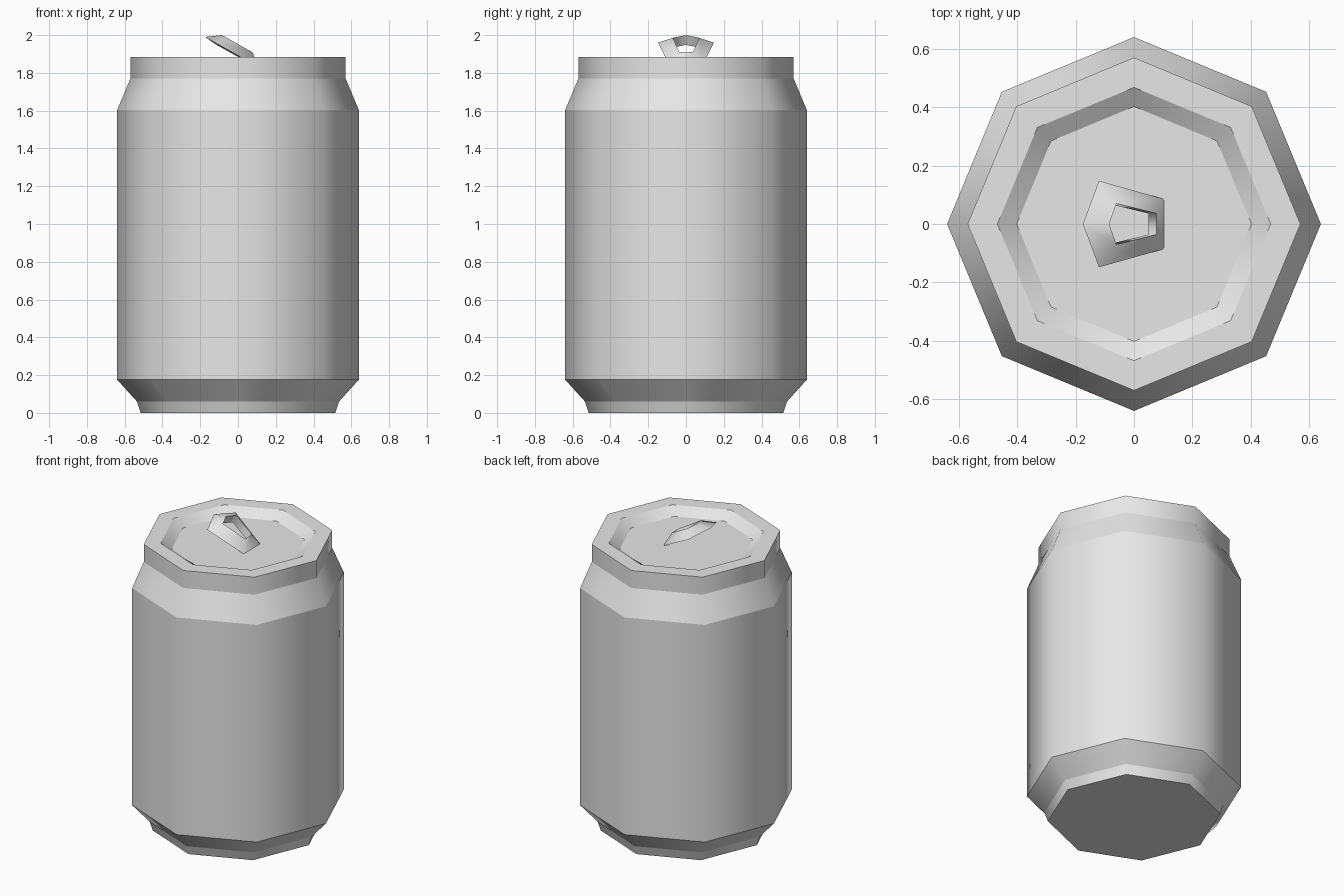
import bpy
import bmesh
from math import cos, sin, pi

cube = bpy.data.objects.get("Cube")
if cube:
    bpy.data.objects.remove(cube, do_unlink=True)

# One bare metal colour
metal = bpy.data.materials.new("light grey metal")
metal.use_nodes = True
grey = (0.8, 0.8, 0.8, 1.0)
metal.diffuse_color = grey
metal.node_tree.nodes["Principled BSDF"].inputs["Base Color"].default_value = grey


def skin_rings(name, rings, closed=False):
    """Bridge rings of points: smooth around each band, sharp between bands."""
    bm = bmesh.new()
    loops = [[bm.verts.new(p) for p in ring] for ring in rings]
    count = len(loops[0])
    pairs = list(zip(loops, loops[1:]))
    if closed:
        pairs.append((loops[-1], loops[0]))
    for a, b in pairs:
        for i in range(count):
            j = (i + 1) % count
            bm.faces.new((a[i], a[j], b[j], b[i]))
    if not closed:
        bm.faces.new(loops[0])
        bm.faces.new(loops[-1])
    bmesh.ops.recalc_face_normals(bm, faces=bm.faces)
    for face in bm.faces:
        face.smooth = True
    for loop in loops:
        for i in range(count):
            bm.edges.get((loop[i], loop[(i + 1) % count])).smooth = False
    mesh = bpy.data.meshes.new(name)
    bm.to_mesh(mesh)
    bm.free()
    mesh.materials.append(metal)
    obj = bpy.data.objects.new(name, mesh)
    bpy.context.collection.objects.link(obj)
    return obj


def octagon(radius, z):
    return [(radius * cos(i * pi / 4), radius * sin(i * pi / 4), z) for i in range(8)]


# Can: base, lower taper, wall, shoulder, rim and recessed lid
profile = [(0.515, 0), (0.535, 0.06), (0.64, 0.176), (0.64, 1.603),
           (0.57, 1.77), (0.57, 1.885), (0.468, 1.885), (0.402, 1.838)]
skin_rings("can", [octagon(r, z) for r, z in profile])


def pentagon(tip, wide, narrow, height, dx=0, dz=0):
    """Symmetric tilted loop; each corner is (x, y), sloping down towards +x."""
    (wx, wy), (nx, ny) = wide, narrow
    flat = [(tip, 0), (wx, -wy), (nx, -ny), (nx, ny), (wx, wy)]
    return [(x + dx, y, height - 0.56 * (x - tip) + dz) for x, y in flat]


# Pull tab: tilted five-sided ring with a triangular section
hole = ((-0.06, 0.07), (0.077, 0.036))
skin_rings("pull_tab", [
    pentagon(-0.175, (-0.12, 0.148), (0.105, 0.085), 1.99),
    pentagon(-0.085, *hole, 2.0),
    pentagon(-0.085, *hole, 2.0, dx=-0.028, dz=-0.052),
], closed=True)
